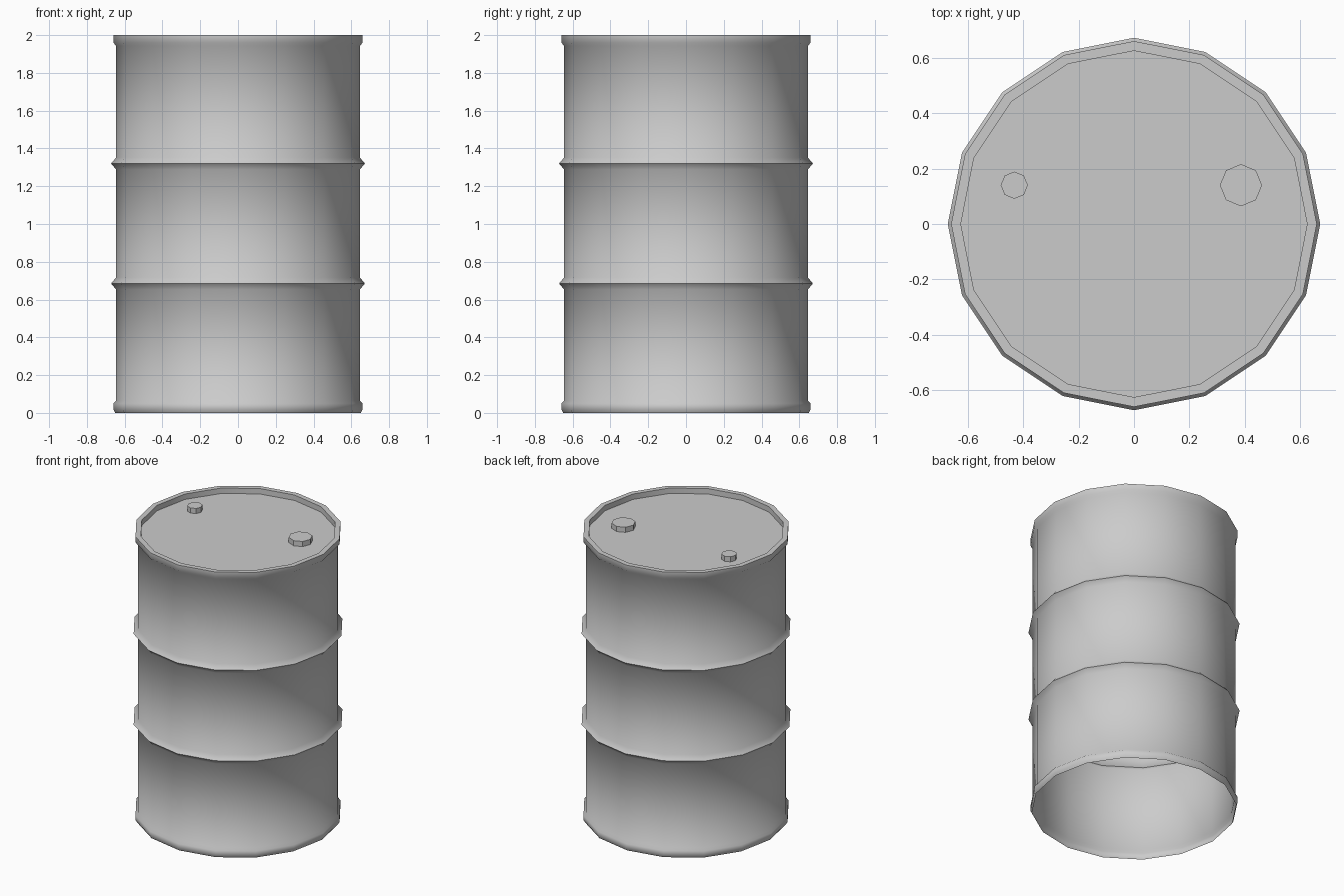
import bpy, bmesh, math

if "Cube" in bpy.data.objects:
    bpy.data.objects.remove(bpy.data.objects["Cube"])

SIDES = 16

steel = bpy.data.materials.new("steel_grey")
steel.diffuse_color = (0.6, 0.6, 0.6, 1.0)
steel.use_nodes = True
steel.node_tree.nodes["Principled BSDF"].inputs["Base Color"].default_value = steel.diffuse_color


def lathe(name, profile, sides, center=(0, 0), cap=False, angle=50):
    """Spin a (radius, z) profile around z; optionally close its last ring."""
    bm = bmesh.new()
    rings = []
    for r, z in profile:
        rings.append([bm.verts.new((center[0] + r * math.cos(2 * math.pi * i / sides),
                                    center[1] + r * math.sin(2 * math.pi * i / sides), z))
                      for i in range(sides)])
    for a, b in zip(rings, rings[1:]):
        for i in range(sides):
            j = (i + 1) % sides
            bm.faces.new((a[i], a[j], b[j], b[i]))
    if cap:
        bm.faces.new(rings[-1])
    mesh = bpy.data.meshes.new(name)
    bm.to_mesh(mesh)
    bm.free()
    mesh.materials.append(steel)
    obj = bpy.data.objects.new(name, mesh)
    bpy.context.collection.objects.link(obj)
    bpy.ops.object.select_all(action='DESELECT')
    obj.select_set(True)
    bpy.context.view_layer.objects.active = obj
    bpy.ops.object.shade_smooth_by_angle(angle=math.radians(angle))
    return obj


# Barrel shell, open underneath: bottom rim, two ribs, top rim, recessed lid
R, RIM, RIB = 0.645, 0.66, 0.672
profile = [(0.65, 0.0), (RIM, 0.018), (RIM, 0.05), (R, 0.065)]
for z in (0.685, 1.32):
    profile += [(R, z - 0.032), (RIB, z), (R, z + 0.032)]
profile += [(R, 1.943), (RIM, 1.96), (RIM, 2.0), (0.625, 2.0), (0.625, 1.962)]
lathe("barrel_shell", profile, SIDES, cap=True)

# Large and small bung caps on the lid
for name, x, r in (("large_bung", 0.386, 0.076), ("small_bung", -0.432, 0.049)):
    lathe(name, [(r, 1.962), (r, 1.998)], 8, center=(x, 0.14), cap=True, angle=30)
